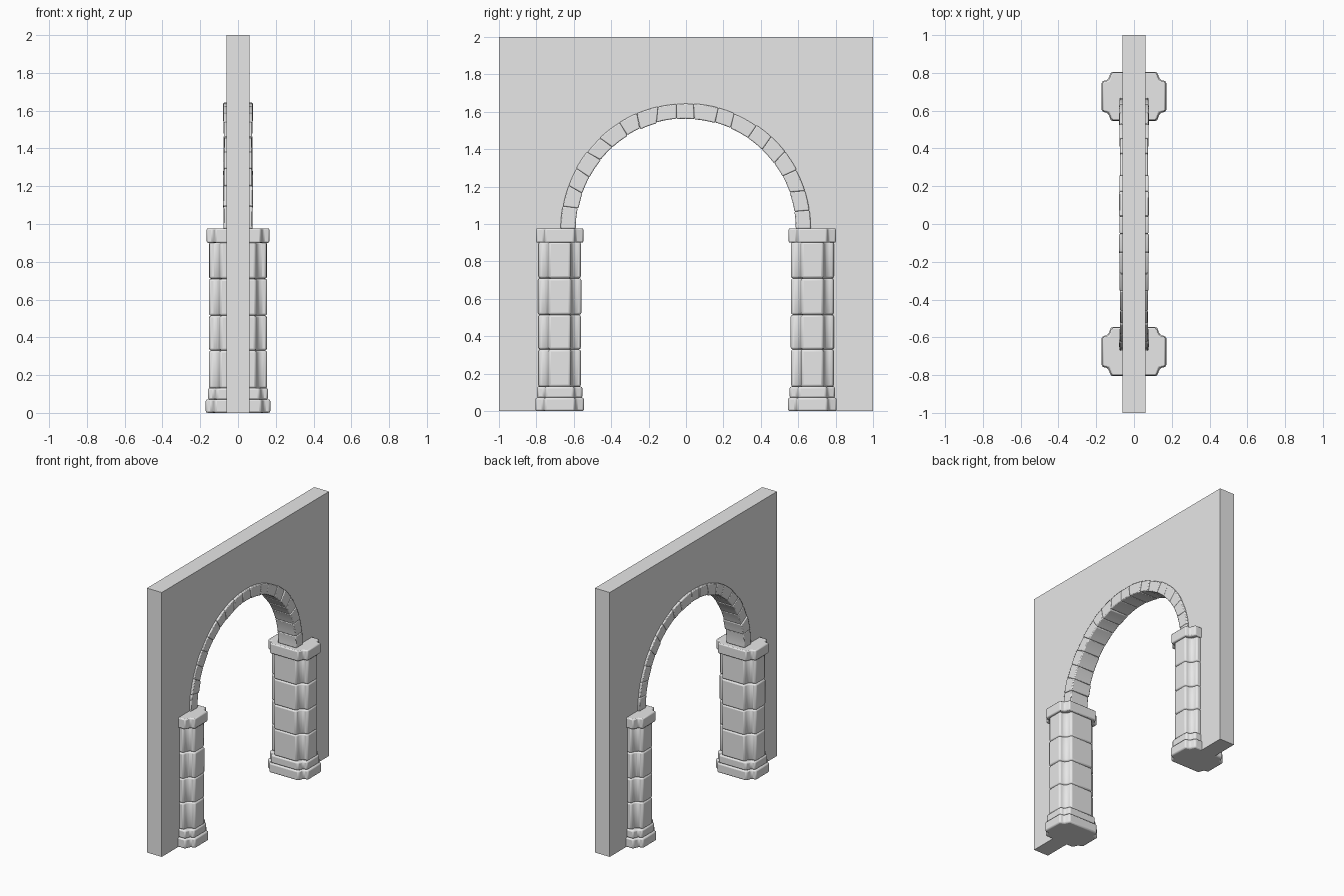
import bpy, bmesh, math, random
from mathutils import Vector

random.seed(7)
cube = bpy.data.objects.get("Cube")
if cube:
    bpy.data.objects.remove(cube)


def make_material(name, colour):
    mat = bpy.data.materials.new(name)
    mat.use_nodes = True
    mat.diffuse_color = colour
    mat.node_tree.nodes["Principled BSDF"].inputs["Base Color"].default_value = colour
    return mat


stone = make_material("grey stone", (0.8, 0.8, 0.8, 1))


def finish(name, bm, bevel=0.0, smooth=True):
    bmesh.ops.recalc_face_normals(bm, faces=bm.faces)
    mesh = bpy.data.meshes.new(name)
    bm.to_mesh(mesh)
    bm.free()
    mesh.materials.append(stone)
    obj = bpy.data.objects.new(name, mesh)
    bpy.context.collection.objects.link(obj)
    if bevel:
        mod = obj.modifiers.new("worn edges", 'BEVEL')
        mod.width = bevel
        mod.segments = 2
        mod.limit_method = 'ANGLE'
        mod.angle_limit = math.radians(25)
    if smooth:
        bpy.ops.object.select_all(action='DESELECT')
        obj.select_set(True)
        bpy.context.view_layer.objects.active = obj
        bpy.ops.object.shade_smooth_by_angle(angle=math.radians(35))
    return obj


def prism(bm, points, offset):
    """Closed solid: a flat outline swept along an offset."""
    face = bm.faces.new([bm.verts.new(p) for p in points])
    grown = bmesh.ops.extrude_face_region(bm, geom=[face], use_keep_orig=True)
    moved = [v for v in grown["geom"] if isinstance(v, bmesh.types.BMVert)]
    bmesh.ops.translate(bm, verts=moved, vec=Vector(offset))


def mirrored_outline(quarter):
    """Full outline from one quarter running from the +x side to the +y side."""
    back = quarter[::-1]
    return (quarter + [(-x, y) for x, y in back]
            + [(-x, -y) for x, y in quarter] + [(x, -y) for x, y in back])


def jitter(amount):
    return random.uniform(-amount, amount)


# Wall with an arched opening
SPRING, INNER, OUTER = 0.985, 0.587, 0.668
HALF = 0.062
middle = (INNER + OUTER) / 2
arc = [math.pi * i / 48 for i in range(49)]
outline = [(1, 0), (1, 2), (-1, 2), (-1, 0), (-middle, 0)]
outline += [(-middle * math.cos(a), SPRING + middle * math.sin(a)) for a in arc]
outline += [(middle, 0)]
bm = bmesh.new()
prism(bm, [(-HALF, y, z) for y, z in outline], (2 * HALF, 0, 0))
finish("wall", bm, smooth=False)

# Ring of arch stones with slightly slanted joints
bm = bmesh.new()
COUNT, STEPS = 19, 4
joints = [math.pi * i / COUNT for i in range(COUNT + 1)]
joints = [(a + jitter(0.025), a + jitter(0.025)) if 0 < i < COUNT else (a, a)
          for i, a in enumerate(joints)]
for (in0, out0), (in1, out1) in zip(joints, joints[1:]):
    depth = 0.076 + jitter(0.004)
    low, high = INNER + jitter(0.003), OUTER + jitter(0.003)
    ring = []
    for k in range(STEPS + 1):
        t = k / STEPS
        section = []
        for x, r, a in ((-depth, low, in0 + (in1 - in0) * t),
                        (-depth, high, out0 + (out1 - out0) * t),
                        (depth, high, out0 + (out1 - out0) * t),
                        (depth, low, in0 + (in1 - in0) * t)):
            section.append(bm.verts.new((x, r * math.cos(a), SPRING - 0.01 + r * math.sin(a))))
        ring.append(section)
    bm.faces.new(ring[0])
    bm.faces.new(ring[-1])
    for s0, s1 in zip(ring, ring[1:]):
        for j in range(4):
            n = (j + 1) % 4
            bm.faces.new((s0[j], s0[n], s1[n], s1[j]))
finish("arch_stones", bm, bevel=0.006)

# Pillars: stepped plan, stacked courses, base and capital
SHAFT = [(0.153, 0.058), (0.118, 0.064), (0.1, 0.082), (0.094, 0.114)]
WIDE = [(0.171, 0.08), (0.138, 0.088), (0.13, 0.108), (0.122, 0.13)]
courses = [0.13, 0.33, 0.515, 0.71, 0.905]


def course(bm, plan, centre_y, z0, z1, scale=1.0, wobble=0.0):
    sx, sy = scale + jitter(wobble), scale + jitter(wobble)
    points = [(x * sx, centre_y + y * sy, z0) for x, y in mirrored_outline(plan)]
    prism(bm, points, (0, 0, z1 - z0))


for side, centre in (("right_end", -0.675), ("left_end", 0.675)):
    bm = bmesh.new()
    for z0, z1 in zip(courses, courses[1:]):
        course(bm, SHAFT, centre, z0, z1, wobble=0.015)
    finish(side + "_shaft", bm, bevel=0.011)

    bm = bmesh.new()
    course(bm, WIDE, centre, 0, 0.072)
    course(bm, WIDE, centre, 0.07, 0.132, scale=0.93)
    finish(side + "_base", bm, bevel=0.01)

    bm = bmesh.new()
    course(bm, WIDE, centre, 0.9, 0.977, scale=0.97)
    finish(side + "_capital", bm, bevel=0.008)
